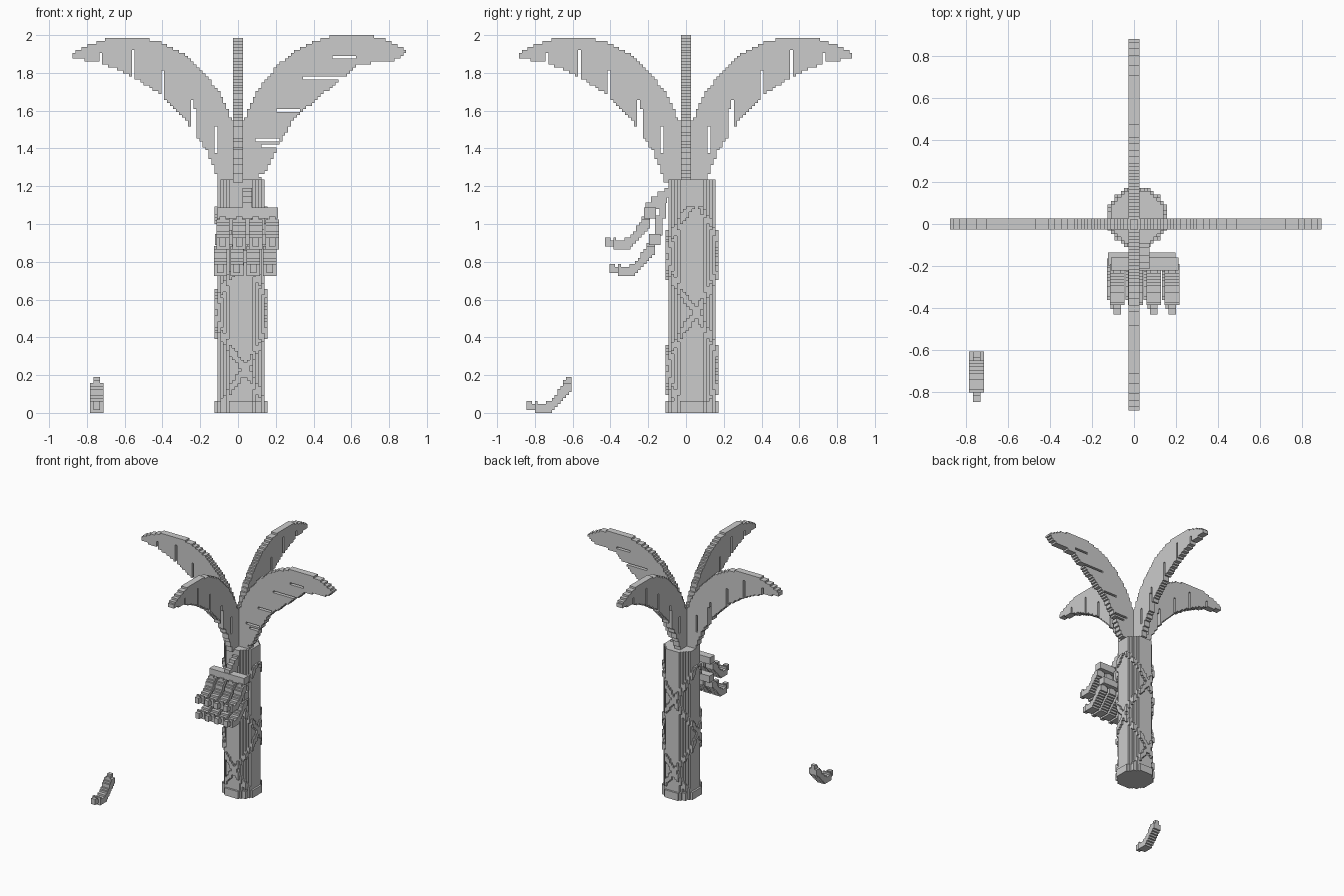
import bpy, bmesh, math

if "Cube" in bpy.data.objects:
    bpy.data.objects.remove(bpy.data.objects["Cube"])

V = 1 / 64  # block size


def interp(pts, t):
    if t <= pts[0][0]:
        return pts[0][1]
    for (a, p), (b, q) in zip(pts, pts[1:]):
        if t <= b:
            return p + (q - p) * (t - a) / (b - a)
    return pts[-1][1]


def blocks(name, inside, lo, hi, size=(V, V, V)):
    """Skin of all grid blocks whose centre passes the inside test."""
    n = [max(1, round((hi[a] - lo[a]) / size[a])) for a in range(3)]
    cells = {(i, j, k) for i in range(n[0]) for j in range(n[1]) for k in range(n[2])
             if inside(*[lo[a] + (c + 0.5) * size[a] for a, c in enumerate((i, j, k))])}
    bm = bmesh.new()
    verts = {}

    def vert(c):
        if c not in verts:
            verts[c] = bm.verts.new([lo[a] + c[a] * size[a] for a in range(3)])
        return verts[c]

    for c in sorted(cells):
        for axis in range(3):
            b1, b2 = (axis + 1) % 3, (axis + 2) % 3
            for side in (0, 1):
                nb = list(c)
                nb[axis] += 1 if side else -1
                if tuple(nb) in cells:
                    continue
                ring = []
                for p, q in ((0, 0), (1, 0), (1, 1), (0, 1)):
                    d = list(c)
                    d[axis] += side
                    d[b1] += p
                    d[b2] += q
                    ring.append(vert(tuple(d)))
                bm.faces.new(ring if side else ring[::-1])
    bmesh.ops.dissolve_limit(bm, angle_limit=0.01, verts=bm.verts, edges=bm.edges)
    me = bpy.data.meshes.new(name)
    bm.to_mesh(me)
    bm.free()
    return place(name, me)


def place(name, me, loc=(0, 0, 0), turn=0):
    ob = bpy.data.objects.new(name, me)
    ob.location = loc
    ob.rotation_euler.z = turn
    bpy.context.collection.objects.link(ob)
    return ob


def box(name, x0, x1, y0, y1, z0, z1):
    return blocks(name, lambda *p: True, (x0, y0, z0), (x1, y1, z1),
                  (x1 - x0, y1 - y0, z1 - z0))


# Trunk: round shaft, wider foot, crossing spiral ridges
CX, CY = 0.0156, 0.0312


def in_trunk(x, y, z):
    r = math.hypot(x - CX, y - CY)
    if z < 0.065:
        return r < 0.145
    if r < 0.131:
        return True
    a = math.degrees(math.atan2(y - CY, x - CX)) / 360
    rising = (z - 0.04 - (a + 0.36) * 1.2) % 0.6
    falling = (z - 0.30 - (0.19 - a) * 1.2) % 0.6
    return r < 0.145 and z < 1.1 and min(rising, falling) < 0.06


blocks("trunk", in_trunk, (CX - 10 * V, CY - 10 * V, 0), (CX + 10 * V, CY + 10 * V, 79 * V))


# Leaves: arched stepped slabs with slots torn in the lower edge
def leaf(name, top, bottom, slots):
    def inside(x, y, z):
        if any(a < x < b and c < z < d for a, b, c, d in slots):
            return False
        return interp(bottom, x) < z < interp(top, x)
    return blocks(name, inside, (0, -0.027, 1.2188), (0.89, 0.027, 2.0), (V, 0.054, V))


top_edge = [(0, 1.5), (0.04, 1.57), (0.1, 1.7), (0.2, 1.825), (0.3, 1.91), (0.4, 1.958),
            (0.5, 1.985), (0.66, 1.987), (0.76, 1.96), (0.83, 1.93), (0.89, 1.89)]
low_edge = [(0, 1.2), (0.10, 1.22), (0.125, 1.29), (0.16, 1.38), (0.2, 1.44), (0.3, 1.575),
            (0.42, 1.69), (0.5, 1.745), (0.6, 1.80), (0.7, 1.845), (0.8, 1.865), (0.89, 1.885)]
slots = [(0.725, 0.742, 1.8, 1.905), (0.545, 0.565, 1.7, 1.92), (0.39, 0.41, 1.6, 1.82),
         (0.233, 0.25, 1.4, 1.66), (0.215, 0.235, 1.4, 1.61), (0.108, 0.125, 1.38, 1.51)]
left = leaf("leaf_left", top_edge, low_edge, slots)
left.rotation_euler.z = math.pi
place("leaf_front", left.data, (0, -0.01, 0), -math.pi / 2)
place("leaf_back", left.data, (0, 0.005, 0), math.pi / 2)

# Right leaf is torn sideways instead
right_top = [(0, 1.5), (0.04, 1.57), (0.1, 1.7), (0.2, 1.83), (0.3, 1.915), (0.4, 1.965),
             (0.5, 1.998), (0.69, 2.0), (0.8, 1.97), (0.89, 1.925)]
right_low = [(0, 1.2), (0.11, 1.23), (0.15, 1.28), (0.2, 1.39), (0.3, 1.56), (0.44, 1.68),
             (0.54, 1.76), (0.63, 1.845), (0.83, 1.865), (0.89, 1.905)]
right_slots = [(0.5, 0.63, 1.875, 1.892), (0.34, 0.56, 1.766, 1.782), (0.2, 0.33, 1.594, 1.61),
               (0.09, 0.22, 1.438, 1.454), (0.13, 0.22, 1.407, 1.423), (0.11, 0.2, 1.25, 1.266)]
leaf("leaf_right", right_top, right_low, right_slots)

# Fallen banana: curved body with narrow stem and tip
curve = [(-0.018, 0.2), (-0.022, 0.14), (-0.07, 0.075), (-0.11, 0.034), (-0.16, 0.022),
         (-0.2, 0.036), (-0.25, 0.042)]


def in_banana(x, y, z):
    best = 1
    for (a, b), (c, d) in zip(curve, curve[1:]):
        t = max(0, min(1, ((y - a) * (c - a) + (z - b) * (d - b)) / ((c - a) ** 2 + (d - b) ** 2)))
        best = min(best, math.hypot(y - a - t * (c - a), z - b - t * (d - b)))
    narrow = y < -0.19 or z > 0.155
    return best < (0.018 if narrow else 0.025) and abs(x) < (0.0175 if narrow else 0.035)


banana = blocks("fallen_banana", in_banana, (-0.035, -0.24, 0), (0.035, 0, 0.19),
                (0.0175, 0.015, 0.19 / 12))
banana.location = (-0.748, -0.605, 0)

# Two hanging rows of four bananas, each on a crossbar
for row, x0, y0, z0 in (("upper", -0.08, -0.19, 0.865), ("lower", -0.093, -0.165, 0.725)):
    for i in range(4):
        place(f"{row}_banana_{i + 1}", banana.data, (x0 + i * 0.087, y0, z0))
    box(f"{row}_crossbar", x0 - 0.03, x0 + 0.291, y0 - 0.032, y0 + 0.03, z0 + 0.165, z0 + 0.222)

# Stalk: stepped boxes from the trunk top to both crossbars
for i, (ya, yb, za, zb) in enumerate([(-0.115, -0.07, 1.14, 1.19), (-0.15, -0.10, 1.11, 1.172),
                                      (-0.185, -0.135, 1.08, 1.145), (-0.215, -0.17, 1.07, 1.115),
                                      (-0.14, -0.105, 1.03, 1.125), (-0.165, -0.125, 0.94, 1.045)]):
    box(f"stalk_{i + 1}", 0.024, 0.074, ya, yb, za, zb)
